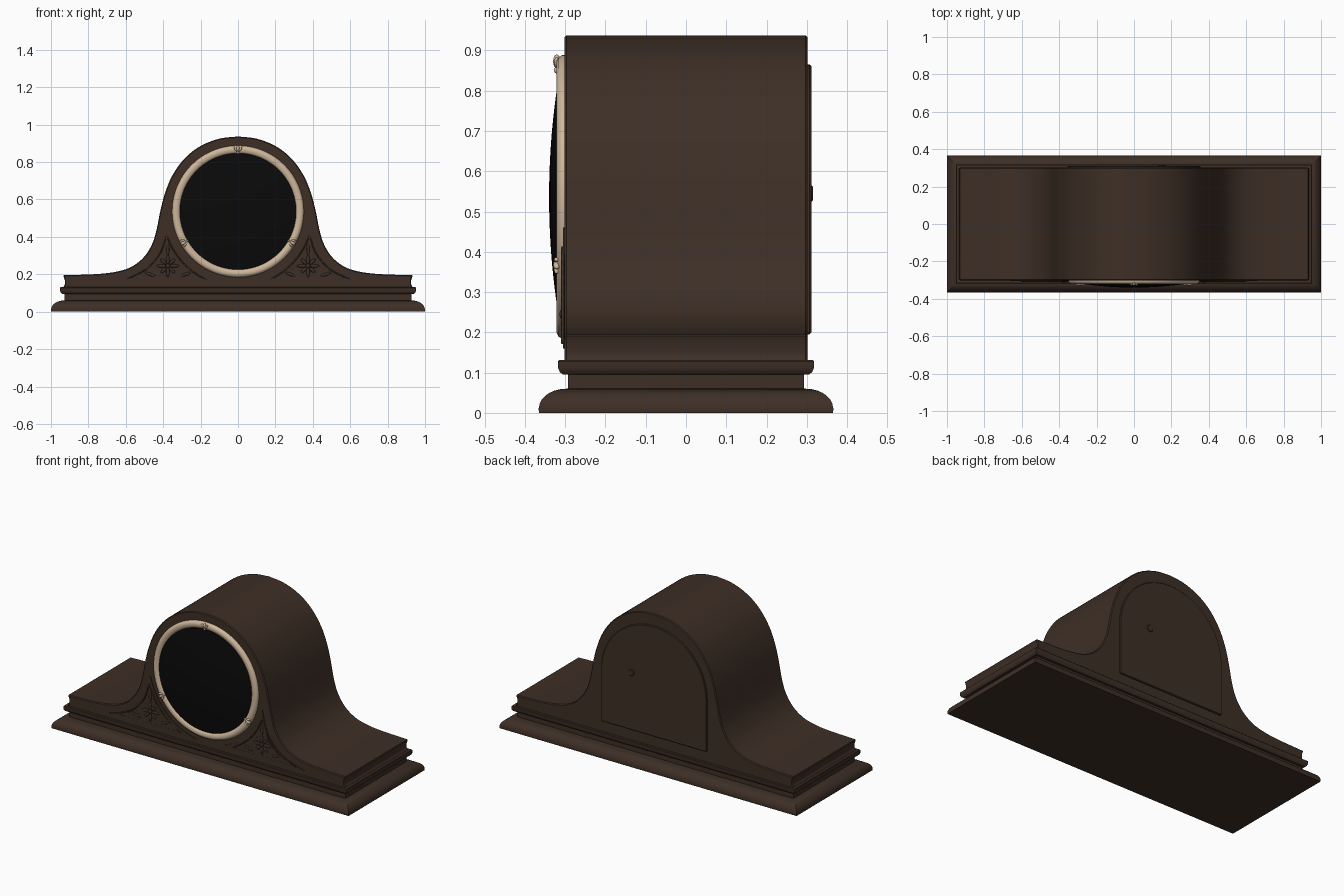
import bpy, bmesh
from math import sin, cos, pi, radians, atan2
from mathutils import Vector, Matrix

if "Cube" in bpy.data.objects:
    bpy.data.objects.remove(bpy.data.objects["Cube"])


def material(name, rgb):
    m = bpy.data.materials.new(name)
    m.use_nodes = True
    m.diffuse_color = (*rgb, 1)
    m.node_tree.nodes["Principled BSDF"].inputs["Base Color"].default_value = (*rgb, 1)
    return m


WOOD = material("dark walnut", (0.047, 0.028, 0.019))
CREAM = material("pale brass", (0.62, 0.47, 0.33))
BLACK = material("black glass", (0.003, 0.003, 0.003))
DIAL_Z = 0.536


def finish(name, bm, mat, bevel=0.0, angle=30):
    bmesh.ops.recalc_face_normals(bm, faces=bm.faces)
    if bevel:
        edges = [e for e in bm.edges if e.calc_face_angle(0) > radians(40)]
        bmesh.ops.bevel(bm, geom=edges, offset=bevel, segments=1, affect='EDGES')
    mesh = bpy.data.meshes.new(name)
    bm.to_mesh(mesh)
    bm.free()
    mesh.materials.append(mat)
    ob = bpy.data.objects.new(name, mesh)
    bpy.context.collection.objects.link(ob)
    bpy.ops.object.select_all(action='DESELECT')
    ob.select_set(True)
    bpy.context.view_layer.objects.active = ob
    bpy.ops.object.shade_smooth_by_angle(angle=radians(angle))
    return ob


def spline(pts, steps=5):
    """Smooth 2D path through the points."""
    p = [Vector(q) for q in pts]
    p = [2 * p[0] - p[1]] + p + [2 * p[-1] - p[-2]]
    out = []
    for a, b, c, d in zip(p, p[1:], p[2:], p[3:]):
        for i in range(steps):
            t = i / steps
            out.append(0.5 * (2 * b + (c - a) * t + (2 * a - 5 * b + 4 * c - d) * t * t
                              + (3 * b - a - 3 * c + d) * t ** 3))
    return out + [p[-2]]


def prism(name, outline, y0, y1, mat, bevel=0.0):
    """Extrude an x-z outline along y."""
    bm = bmesh.new()
    face = bm.faces.new([bm.verts.new((x, y0, z)) for x, z in outline])
    new = bmesh.ops.extrude_face_region(bm, geom=[face])["geom"]
    bmesh.ops.translate(bm, verts=[v for v in new if isinstance(v, bmesh.types.BMVert)],
                        vec=(0, y1 - y0, 0))
    # the source face stays as the other cap
    if not face.is_valid or len(bm.faces) < len(outline) + 2:
        bm.faces.new([v for v in bm.verts if abs(v.co.y - y0) < 1e-6])
    return finish(name, bm, mat, bevel)


def revolve(name, profile, mat, segments=96):
    """Turn an (r, y) profile around the dial axis."""
    bm = bmesh.new()
    verts = [bm.verts.new((r, y, 0)) for r, y in profile]
    edges = [bm.edges.new(e) for e in zip(verts, verts[1:])]
    bmesh.ops.spin(bm, geom=verts + edges, cent=(0, 0, 0), axis=(0, 1, 0),
                   angle=2 * pi, steps=segments)
    bmesh.ops.remove_doubles(bm, verts=bm.verts, dist=1e-5)
    bmesh.ops.translate(bm, verts=bm.verts, vec=(0, 0, DIAL_Z))
    return finish(name, bm, mat, angle=40)


def blobs(name, items, mat):
    """Flattened ellipsoids: (x, y, z, half sizes, turn about y)."""
    bm = bmesh.new()
    for x, y, z, size, turn in items:
        m = (Matrix.Translation((x, y, z)) @ Matrix.Rotation(turn, 4, 'Y')
             @ Matrix.Diagonal((*size, 1)))
        bmesh.ops.create_uvsphere(bm, u_segments=12, v_segments=8, radius=1, matrix=m)
    return finish(name, bm, mat, angle=60)


def tube(name, pts, radius, y, mat):
    """Raised carved line along a closed x-z path."""
    cu = bpy.data.curves.new(name, 'CURVE')
    cu.dimensions = '3D'
    cu.bevel_depth = radius
    cu.bevel_resolution = 1
    sp = cu.splines.new('POLY')
    sp.points.add(len(pts) - 1)
    for point, (x, z) in zip(sp.points, pts):
        point.co = (x, y, z, 1)
    sp.use_cyclic_u = True
    cu.materials.append(mat)
    ob = bpy.data.objects.new(name, cu)
    bpy.context.collection.objects.link(ob)


# Moulded base: rectangular rings of (half depth, height)
rings = [(0.365, 0), (0.366, 0.01)]
rings += [(0.297 + 0.068 * cos(t), 0.012 + 0.048 * sin(t)) for t in [i * pi / 14 for i in range(1, 8)]]
rings += [(0.293, 0.06), (0.293, 0.095), (0.305, 0.095), (0.313, 0.101), (0.318, 0.112),
          (0.318, 0.128), (0.315, 0.131), (0.295, 0.131)]
bm = bmesh.new()
loops = [[bm.verts.new((sx * (d + 0.634), sy * d, z))
          for sx, sy in ((-1, -1), (1, -1), (1, 1), (-1, 1))] for d, z in rings]
for a, b in zip(loops, loops[1:]):
    for i in range(4):
        j = (i + 1) % 4
        bm.faces.new((a[i], a[j], b[j], b[i]))
bm.faces.new(loops[0])
bm.faces.new(loops[-1])
finish("moulded_base", bm, WOOD)

# Humped case
hump = spline([(0.935, 0.195), (0.76, 0.201), (0.65, 0.214), (0.57, 0.24), (0.505, 0.29),
               (0.46, 0.36), (0.435, 0.44), (0.415, 0.54), (0.39, 0.635), (0.35, 0.73),
               (0.285, 0.82), (0.2, 0.886), (0.1, 0.925), (0, 0.937)])
half = [(0.938, 0.125), (0.926, 0.145), (0.926, 0.17)] + [tuple(p) for p in hump]
outline = half + [(-x, z) for x, z in reversed(half[:-1])]
prism("case", outline, -0.302, 0.302, WOOD, 0.005)

# Rear door with its round catch
R = 0.355
arch = [(R * cos(i * pi / 40), 0.51 + R * sin(i * pi / 40)) for i in range(41)]
prism("rear_door", [(-R, 0.195), (R, 0.195)] + arch, 0.29, 0.311, WOOD, 0.004)
catch = [(0.15 + 0.02 * cos(i * pi / 10), 0.545 + 0.02 * sin(i * pi / 10)) for i in range(20)]
prism("door_catch", catch, 0.305, 0.315, WOOD, 0.003)

# Dial: bezel ring and domed glass
revolve("bezel", [(0.352, -0.295), (0.352, -0.308), (0.347, -0.316), (0.338, -0.321),
                  (0.328, -0.321), (0.318, -0.318), (0.311, -0.312), (0.309, -0.3)], CREAM)
revolve("glass", [(0.311 * i / 10, -0.314 - 0.026 * (1 - (i / 10) ** 2)) for i in range(11)], BLACK)

# Three leaf mounts on the bezel
for label, deg in (("top", 90), ("left", -30), ("right", 210)):
    a = radians(deg)
    out, side = Vector((cos(a), sin(a))), Vector((-sin(a), cos(a)))
    turn = pi / 2 - a
    parts = []
    for s, r, size, lean in ((0, 0.337, (0.008, 0.009, 0.017), 0),
                             (-0.013, 0.334, (0.006, 0.007, 0.014), 0.5),
                             (0.013, 0.334, (0.006, 0.007, 0.014), -0.5),
                             (0, 0.315, (0.006, 0.007, 0.008), 0)):
        p = out * r + side * s
        parts.append((p.x, -0.321, DIAL_Z + p.y, size, turn + lean))
    blobs("bezel_mount_" + label, parts, CREAM)


def spandrel(radius, tip, foot, z0):
    """Three-sided outline between the bezel and the case shoulder."""
    x0 = (radius ** 2 - (DIAL_Z - z0) ** 2) ** 0.5
    a0 = atan2(z0 - DIAL_Z, x0)
    a1 = atan2(tip[1] - DIAL_Z, tip[0])
    arc = [(radius * cos(a0 + (a1 - a0) * i / 12), DIAL_Z + radius * sin(a0 + (a1 - a0) * i / 12))
           for i in range(12)]
    outer = spline([tip, (tip[0] + 0.035, z0 + 0.14), (tip[0] + 0.11, z0 + 0.055), foot], 4)
    return arc + [tuple(p) for p in outer]


# Carved spandrels with a flower on each side
for label, s in (("left", 1), ("right", -1)):
    plate = [(s * x, z) for x, z in spandrel(0.382, (0.377, 0.46), (0.66, 0.16), 0.16)]
    prism("spandrel_plate_" + label, plate, -0.306, -0.298, WOOD)
    rail = [(s * x, z) for x, z in spandrel(0.402, (0.382, 0.41), (0.6, 0.172), 0.172)]
    tube("spandrel_rail_" + label, rail, 0.004, -0.306, WOOD)
    cx, cz = s * 0.375, 0.245
    petals = [(cx, -0.308, cz, (0.012, 0.006, 0.012), 0)]
    for k in range(8):
        a = k * pi / 4
        long = 0.027 if k % 2 == 0 else 0.02
        petals.append((cx + 0.033 * sin(a), -0.306, cz + 0.033 * cos(a), (0.009, 0.005, long), a))
    for dx, dz, a in ((0, 0.088, 0), (-0.095, -0.045, 1.9), (0.095, -0.045, -1.9)):
        petals.append((cx + dx, -0.306, cz + dz, (0.008, 0.004, 0.03), a))
    blobs("spandrel_flower_" + label, petals, WOOD)
